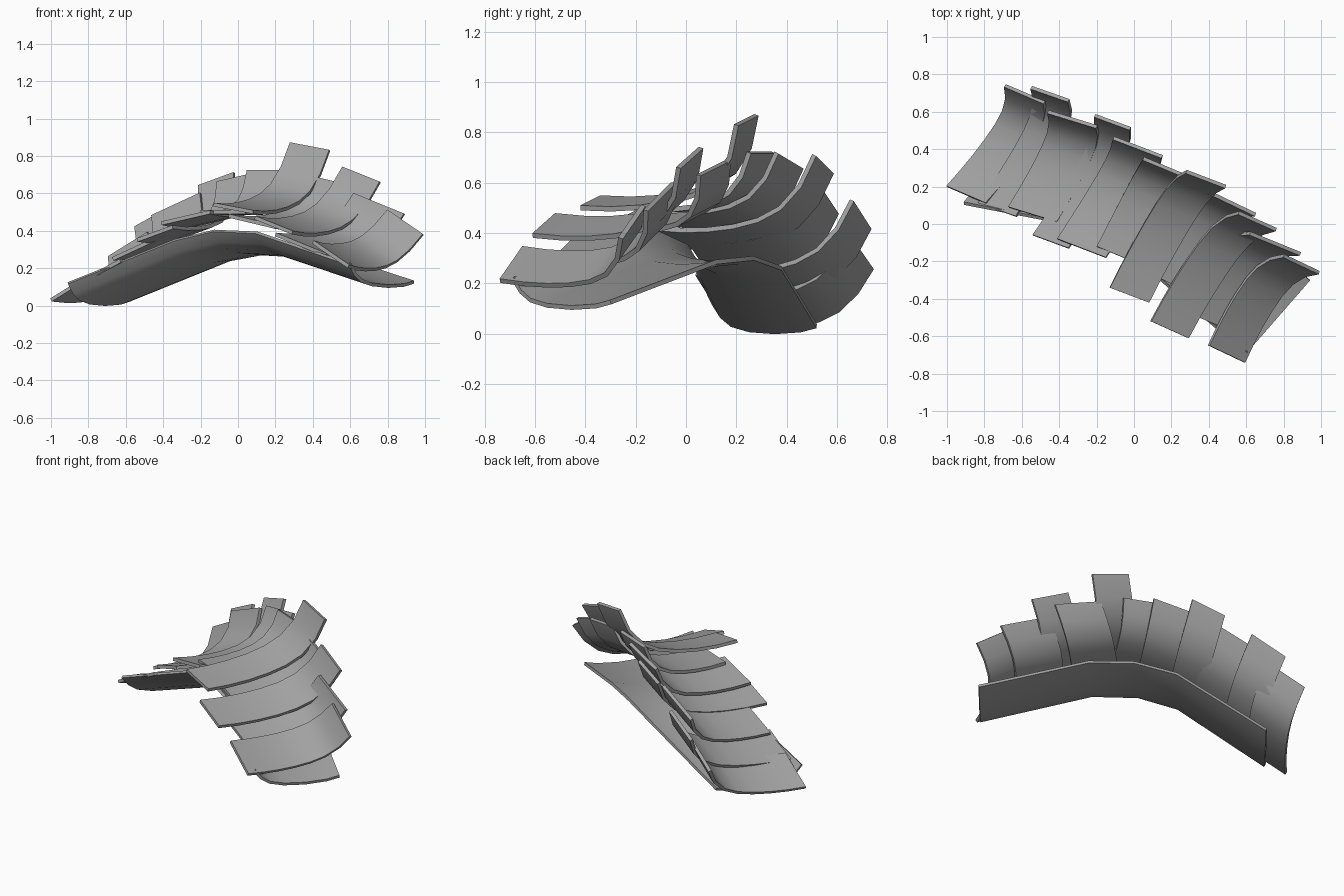
import bpy
from mathutils import Vector

cube = bpy.data.objects.get("Cube")
if cube:
    bpy.data.objects.remove(cube, do_unlink=True)

# Single plain metal colour
GREY = (0.36, 0.36, 0.36, 1.0)
metal = bpy.data.materials.new("grey metal")
metal.use_nodes = True
metal.diffuse_color = GREY
metal.node_tree.nodes["Principled BSDF"].inputs["Base Color"].default_value = GREY


def sheet(name, rows, thickness):
    """Skin a grid of points and give it thickness."""
    n = len(rows[0])
    verts = [p for row in rows for p in row]
    faces = [(r * n + c, r * n + c + 1, (r + 1) * n + c + 1, (r + 1) * n + c)
             for r in range(len(rows) - 1) for c in range(n - 1)]
    mesh = bpy.data.meshes.new(name)
    mesh.from_pydata(verts, [], faces)
    mesh.materials.append(metal)
    obj = bpy.data.objects.new(name, mesh)
    bpy.context.collection.objects.link(obj)
    solid = obj.modifiers.new("thickness", "SOLIDIFY")
    solid.thickness = thickness
    solid.offset = 0
    bpy.ops.object.select_all(action="DESELECT")
    obj.select_set(True)
    bpy.context.view_layer.objects.active = obj
    bpy.ops.object.modifier_apply(modifier=solid.name)
    bpy.ops.object.shade_smooth_by_angle(angle=0.5)


# Scoop profile: fraction along the chord, depth relative to chord length
SCOOP = [(0, 0), (.15, .075), (.3, .135), (.45, .18), (.6, .205),
         (.74, .195), (.88, .125), (1, 0)]


def plate(name, front, back, across):
    """Scooped plate hung between a front corner and a back corner."""
    front, back, across = Vector(front), Vector(back), Vector(across)
    chord = back - front
    normal = across.cross(chord).normalized()
    edge = [front + chord * t - normal * d * chord.length for t, d in SCOOP]
    sheet(name, [[p, p + across] for p in edge], 0.02)


# Wide plates, from the right end of the arch to the left end
WIDE = [
    ((-1, .2, .03), (-.69, .74, .26), (.21, -.09, .13)),
    ((-.67, .09, .25), (-.46, .6, .48), (.26, -.08, .12)),
    ((-.41, -.08, .44), (-.11, .46, .66), (.26, -.1, .06)),
    ((-.2, -.12, .5), (.05, .35, .72), (.24, -.1, 0)),
    ((-.05, -.2, .48), (.4, .17, .69), (.25, -.12, -.06)),
    ((.2, -.44, .38), (.62, -.05, .6), (.27, -.11, -.11)),
    ((.4, -.65, .34), (.8, -.17, .51), (.19, -.09, -.13)),
]
for i, spec in enumerate(WIDE):
    plate(f"wide_plate_{i + 1}", *spec)

# Narrow plates that reach past the wide ones
NARROW = [
    ((-.83, .11, .13), (-.55, .73, .42), (.2, -.07, .11)),
    ((-.54, -.06, .35), (-.21, .58, .64), (.19, -.07, .07)),
    ((-.13, -.34, .54), (.28, .28, .87), (.21, -.08, -.04)),
    ((.09, -.52, .47), (.56, .06, .74), (.2, -.09, -.08)),
]
for i, spec in enumerate(NARROW):
    plate(f"narrow_plate_{i + 1}", *spec)

# Long arched band underneath, with its front lip turned up
LIP = [(0, 0), (.08, .045), (.18, .07), (.35, .075), (.6, .06), (.85, .03), (1, 0)]
FRONT_EDGE = [(-.91, .11, .12), (-.34, 0, .35), (-.13, -.11, .4),
              (.1, -.26, .39), (.6, -.69, .22)]
BACK_EDGE = [(-.58, .52, .03), (-.01, .38, .26), (.22, .27, .3),
             (.45, .12, .285), (.94, -.3, .125)]
rows = []
for f, b in zip(FRONT_EDGE, BACK_EDGE):
    f, b = Vector(f), Vector(b)
    rows.append([f.lerp(b, t) - Vector((0, 0, d)) for t, d in LIP])
sheet("under_band", rows, 0.018)
